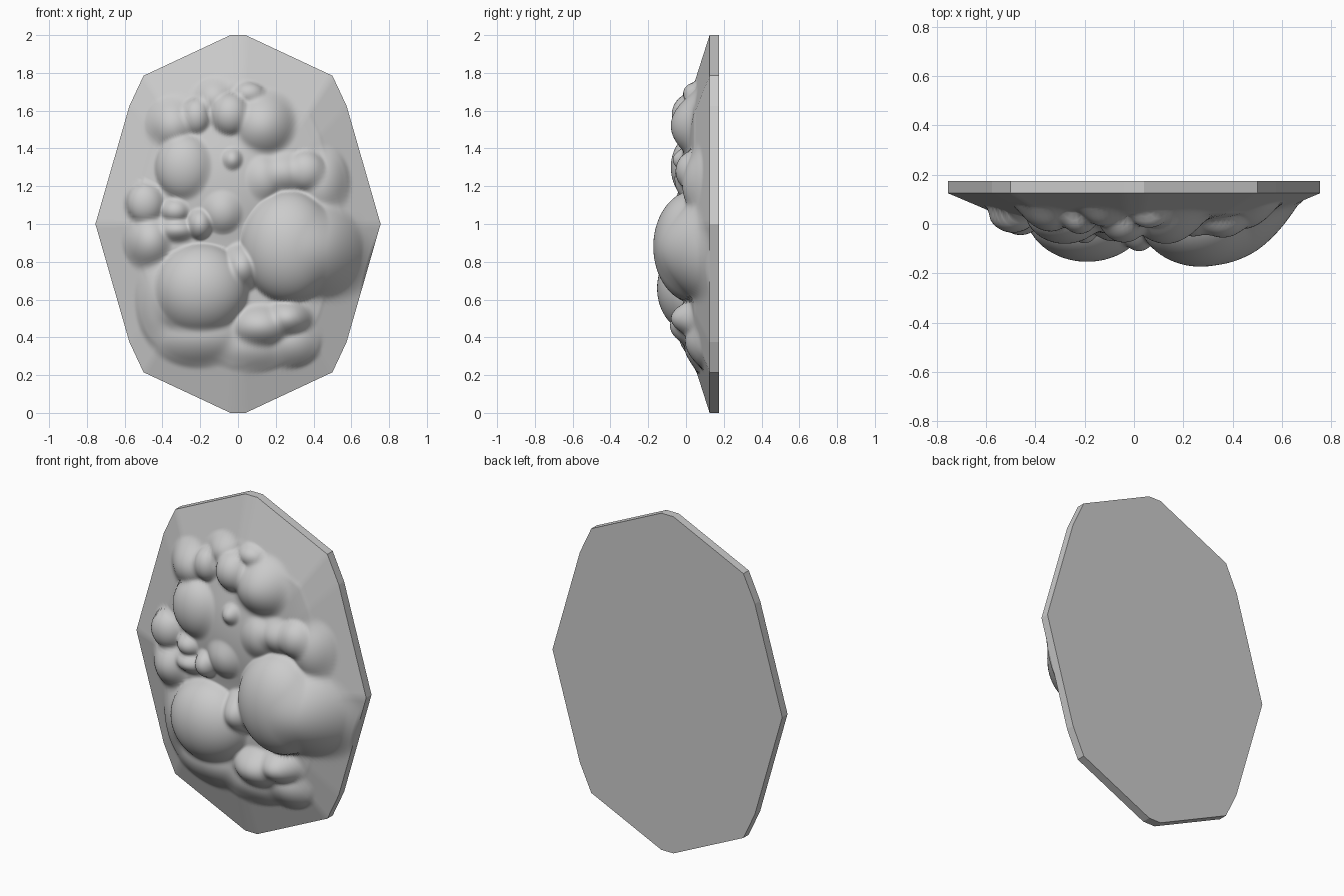
import bpy, bmesh, math
from mathutils import Vector

if "Cube" in bpy.data.objects:
    bpy.data.objects.remove(bpy.data.objects["Cube"])

BACK, RIM, RINGS = 0.175, 0.125, 90

# Faceted outline of the plaque, one quarter mirrored to four (centre at 0, 0)
quarter = [(0.755, 0), (0.575, 0.625), (0.5, 0.785), (0.04, 1.0)]
half = quarter + [(-x, z) for x, z in reversed(quarter)]
corners = [Vector(p) for p in half + [(x, -z) for x, z in reversed(half[1:-1])]]
outline = []
for i, a in enumerate(corners):
    b = corners[(i + 1) % len(corners)]
    n = max(2, round((b - a).length / 0.027))
    outline += [a.lerp(b, k / n) for k in range(n)]

# Round swellings: x, z, radius x, radius z, foremost y
ROUND = [
    (0.27, 0.88, 0.26, 0.30, -0.173), (-0.19, 0.66, 0.25, 0.24, -0.153),
    (-0.28, 1.30, 0.16, 0.18, -0.08), (-0.49, 1.11, 0.10, 0.11, -0.035),
    (-0.03, 1.34, 0.065, 0.07, -0.07), (-0.08, 1.07, 0.12, 0.13, -0.07),
    (-0.20, 1.00, 0.075, 0.09, -0.078), (-0.33, 1.07, 0.08, 0.07, -0.045),
    (0.13, 1.24, 0.11, 0.13, -0.06), (0.36, 1.28, 0.11, 0.11, -0.055),
    (-0.04, 1.58, 0.11, 0.12, -0.075), (0.06, 1.69, 0.08, 0.06, -0.015),
    (-0.22, 1.57, 0.08, 0.10, -0.04),
]
# Softly fading swellings
SOFT = [
    (0.37, 0.87, 0.29, 0.29, -0.15), (0.02, 0.77, 0.14, 0.16, -0.11),
    (-0.20, 0.62, 0.30, 0.27, -0.12), (-0.32, 0.97, 0.14, 0.09, -0.05),
    (-0.46, 0.91, 0.14, 0.16, -0.045), (0.44, 1.21, 0.14, 0.20, -0.02),
    (0.24, 1.27, 0.18, 0.14, -0.05), (0.13, 1.52, 0.20, 0.20, -0.08),
    (-0.12, 1.66, 0.12, 0.11, -0.01), (-0.34, 1.52, 0.14, 0.15, -0.03),
    (0.26, 0.50, 0.15, 0.12, -0.08), (0.12, 0.46, 0.20, 0.14, -0.085),
    (-0.18, 0.42, 0.27, 0.17, -0.04), (0.06, 0.36, 0.24, 0.14, -0.01),
    (-0.40, 0.62, 0.13, 0.26, -0.01), (0.28, 0.38, 0.15, 0.13, -0.005),
    (-0.05, 1.20, 0.42, 0.45, -0.04),
]
BUMPS = [(*b, False) for b in ROUND] + [(*b, True) for b in SOFT]


def soft_min(a, b, k=0.03):
    h = max(k - abs(a - b), 0) / k
    return min(a, b) - h * h * k / 4


def relief(x, z, s):
    # Sloping border running into a gently domed middle
    y = RIM - 0.08 * min(1, (1 - s) / 0.25)
    if s < 0.76:
        y -= 0.04 * (1 - (s / 0.76) ** 4)
    for cx, cz, rx, rz, peak, soft in BUMPS:
        d = math.hypot((x - cx) / rx, (z - cz) / rz)
        if soft:
            base = 0.07
            v = base + (peak - base) * (1 - d * d) if d < 1 else base + (d - 1) * 0.3
        else:
            base = 0.05
            v = base + (peak - base) * math.sqrt(1 - d * d) if d < 1 else base + (d - 1) * 0.3
        y = soft_min(y, v)
    return max(y, -0.175) if s < 1 else RIM


# Front surface as rings shrinking toward the centre, then rim wall and back
bm = bmesh.new()
rings = []
for r in range(RINGS):
    s = 1 - r / RINGS
    rings.append([bm.verts.new((p.x * s, relief(p.x * s, 1 + p.y * s, s), 1 + p.y * s))
                  for p in outline])
centre = bm.verts.new((0, relief(0, 1, 0), 1))
count = len(outline)
for i in range(count):
    j = (i + 1) % count
    for a, b in zip(rings, rings[1:]):
        bm.faces.new((a[i], a[j], b[j], b[i])).smooth = True
    bm.faces.new((rings[-1][i], rings[-1][j], centre)).smooth = True
back = [bm.verts.new((p.x, BACK, 1 + p.y)) for p in outline]
for i in range(count):
    j = (i + 1) % count
    bm.faces.new((back[i], back[j], rings[0][j], rings[0][i]))
    bm.edges.get((rings[0][i], rings[0][j])).smooth = False
bm.faces.new(back)
bmesh.ops.recalc_face_normals(bm, faces=bm.faces)

mesh = bpy.data.meshes.new("relief_plaque")
bm.to_mesh(mesh)
bm.free()
bpy.context.collection.objects.link(bpy.data.objects.new("relief_plaque", mesh))
